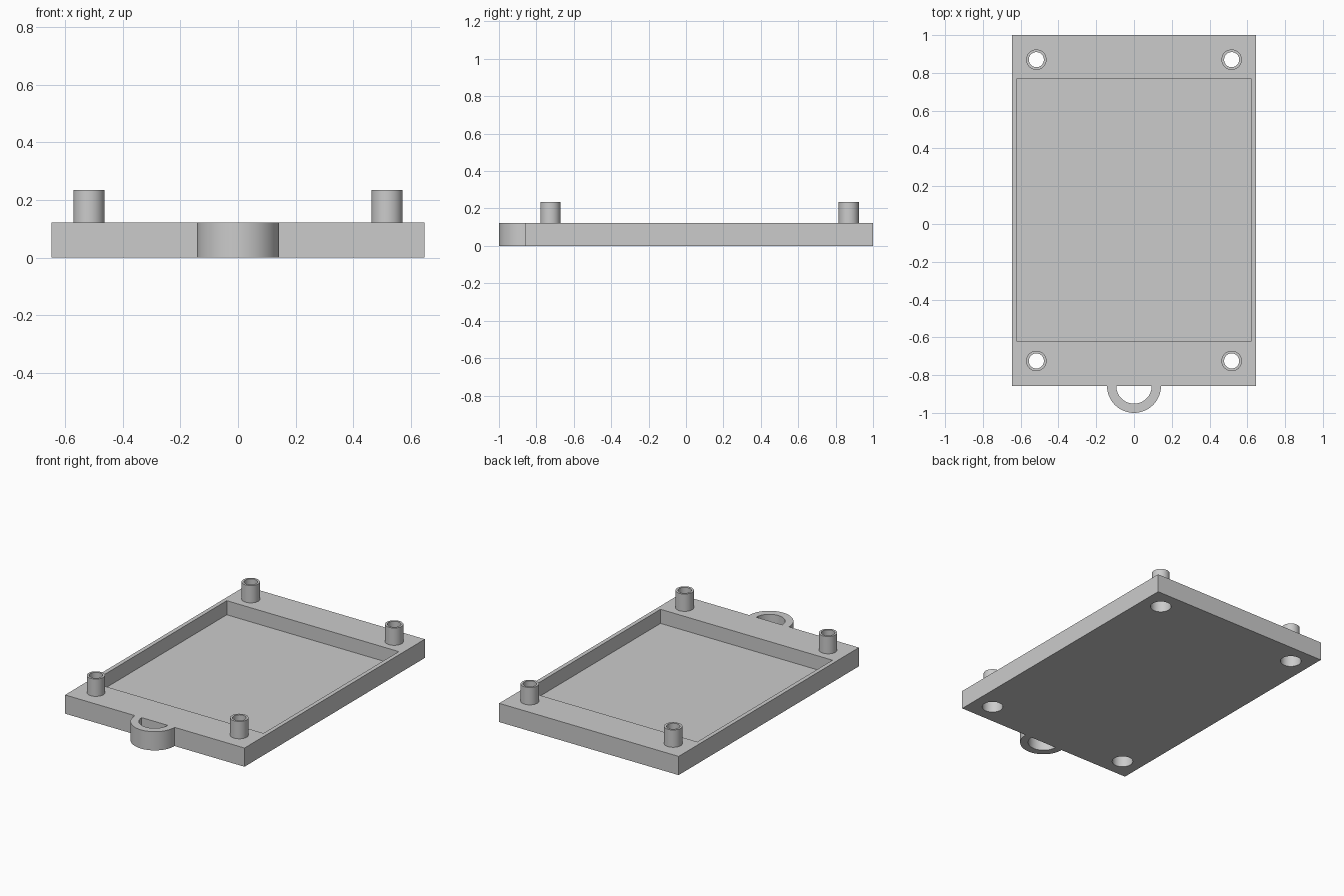
import bpy, bmesh, math
from mathutils import Matrix, Vector

if "Cube" in bpy.data.objects:
    bpy.data.objects.remove(bpy.data.objects["Cube"], do_unlink=True)

TOP, FLOOR = 0.122, 0.03
POST_TOP = 0.235
POST_R, BORE_R = 0.054, 0.04
SINK_R, SINK_DEPTH = 0.063, 0.09
HOLES = [("right", "front", -0.517, -0.725), ("left", "front", 0.517, -0.725),
         ("right", "back", -0.517, 0.87), ("left", "back", 0.517, 0.87)]

grey = bpy.data.materials.new("light_grey")
grey.use_nodes = True
grey.diffuse_color = (0.6, 0.6, 0.6, 1)
grey.node_tree.nodes["Principled BSDF"].inputs["Base Color"].default_value = (0.6, 0.6, 0.6, 1)


def finish(name, bm):
    bmesh.ops.recalc_face_normals(bm, faces=bm.faces)
    mesh = bpy.data.meshes.new(name)
    bm.to_mesh(mesh)
    bm.free()
    mesh.materials.append(grey)
    obj = bpy.data.objects.new(name, mesh)
    bpy.context.collection.objects.link(obj)
    return obj


def box(name, x0, x1, y0, y1, z0, z1):
    bm = bmesh.new()
    bmesh.ops.create_cube(bm, size=1)
    bm.transform(Matrix.Translation(((x0 + x1) / 2, (y0 + y1) / 2, (z0 + z1) / 2))
                 @ Matrix.Diagonal((x1 - x0, y1 - y0, z1 - z0, 1)))
    return finish(name, bm)


def lathe(name, profile, x, y, start=0, sweep=math.tau, steps=48):
    """Turn a closed (radius, height) outline about a vertical axis at x, y."""
    bm = bmesh.new()
    verts = [bm.verts.new((r, 0, z)) for r, z in profile]
    face = bm.faces.new(verts)
    bmesh.ops.rotate(bm, verts=verts, matrix=Matrix.Rotation(start, 3, "Z"))
    full = sweep == math.tau
    geom = list(face.edges) if full else [face]
    if full:
        bmesh.ops.delete(bm, geom=[face], context="FACES_ONLY")
    bmesh.ops.spin(bm, geom=geom, cent=(0, 0, 0), axis=(0, 0, 1),
                   angle=sweep, steps=steps, use_duplicate=False)
    bmesh.ops.remove_doubles(bm, verts=bm.verts, dist=1e-5)
    bmesh.ops.translate(bm, verts=bm.verts, vec=Vector((x, y, 0)))
    return finish(name, bm)


def ring_outline(inner, outer, z0, z1):
    return [(inner, z0), (outer, z0), (outer, z1), (inner, z1)]


def cut(target, cutter):
    bpy.context.view_layer.objects.active = target
    mod = target.modifiers.new("cut", "BOOLEAN")
    mod.operation, mod.solver, mod.object = "DIFFERENCE", "EXACT", cutter
    bpy.ops.object.modifier_apply(modifier=mod.name)
    bpy.data.objects.remove(cutter, do_unlink=True)


# Shallow tray with a rectangular pocket
tray = box("tray", -0.647, 0.647, -0.857, 1.0, 0, TOP)
cut(tray, box("pocket_cutter", -0.62, 0.62, -0.623, 0.77, FLOOR, TOP + 0.1))

# Screw holes, wider from below, with a hollow post over each one
parts = [tray]
for side, end, x, y in HOLES:
    stepped = [(0, -0.1), (SINK_R, -0.1), (SINK_R, SINK_DEPTH),
               (BORE_R, SINK_DEPTH), (BORE_R, TOP + 0.1), (0, TOP + 0.1)]
    cut(tray, lathe("hole_cutter", stepped, x, y))
    parts.append(lathe(f"{end}_{side}_post",
                       ring_outline(BORE_R, POST_R, TOP, POST_TOP), x, y))

# Half-round hanging loop on the front edge
parts.append(lathe("hanging_loop", ring_outline(0.094, 0.143, 0, TOP),
                   0, -0.857, start=math.pi, sweep=math.pi, steps=32))

bpy.ops.object.select_all(action="DESELECT")
for part in parts:
    part.select_set(True)
bpy.context.view_layer.objects.active = tray
bpy.ops.object.shade_smooth_by_angle(angle=math.radians(30))
